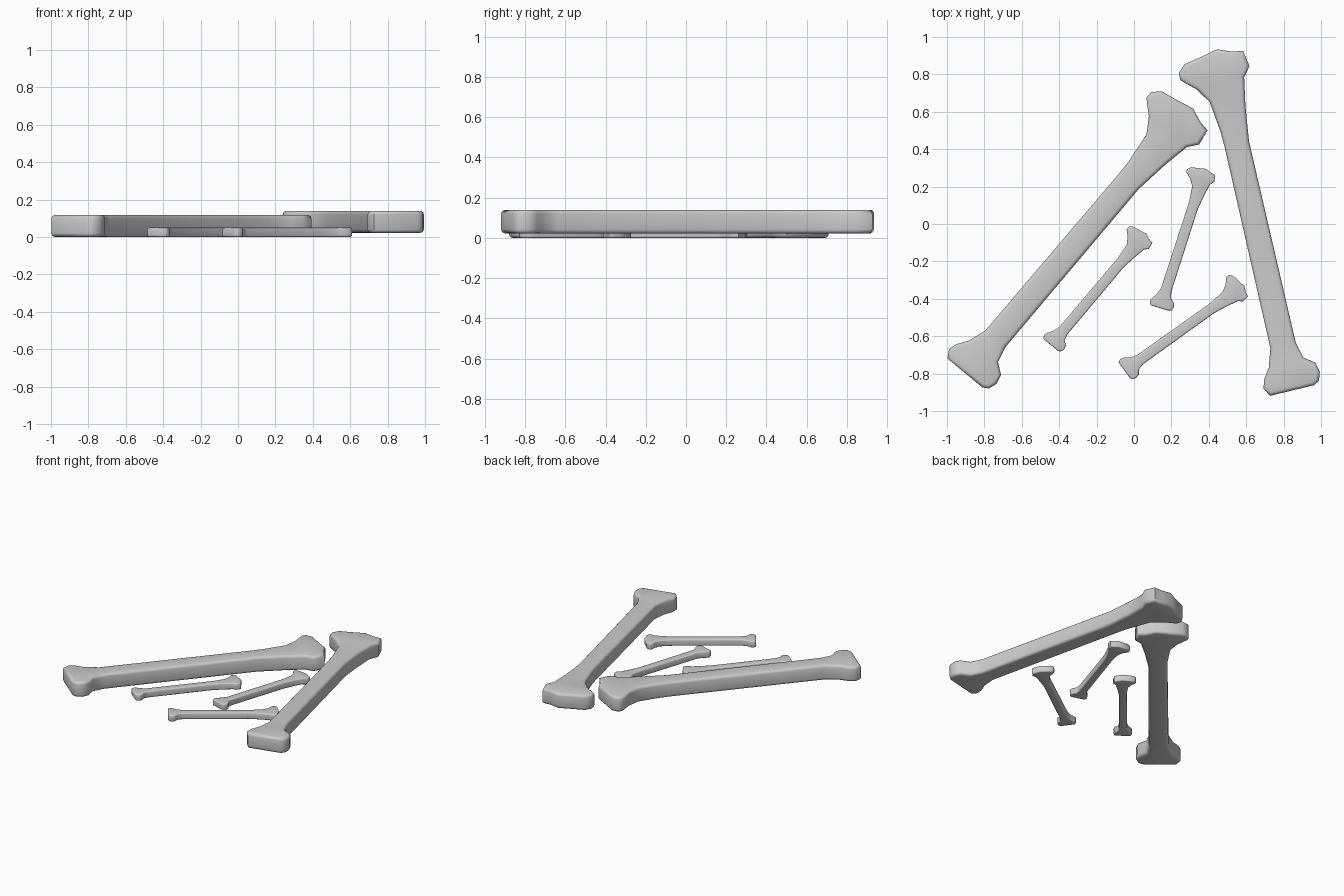
import bpy, bmesh, math

if "Cube" in bpy.data.objects:
    bpy.data.objects.remove(bpy.data.objects["Cube"])

# Bone outline (across, along) in grid units * 100, clockwise from the narrow end
OUTLINE = [(-12.4, -0.3), (-15, 4.1), (-13.7, 8.7), (-9.8, 14.4), (-6.6, 24.5),
           (-6.5, 135), (-6.8, 143), (-8.9, 160), (-14.1, 168), (-21.6, 174.8),
           (-21.6, 178.8), (-17.6, 182.7), (-8.2, 184.5), (1.3, 186.6),
           (8.5, 183.7), (14.6, 182.7), (16.1, 174), (12.0, 168.8),
           (9.3, 154), (6.9, 135), (7.3, 24.5), (9.4, 15.8), (15.1, 11.6),
           (16.4, 6.4), (14.9, 1.8), (11.8, 0)]
THICKNESS = 0.118


def bone_mesh():
    bm = bmesh.new()
    base = bm.faces.new([bm.verts.new((x / 100, y / 100, 0)) for x, y in OUTLINE])
    top = bmesh.ops.extrude_face_region(bm, geom=[base])["geom"]
    for v in top:
        if isinstance(v, bmesh.types.BMVert):
            v.co.z = THICKNESS
    bmesh.ops.recalc_face_normals(bm, faces=bm.faces)
    # Round the upper and lower rims
    rims = [e for e in bm.edges if abs(e.verts[0].co.z - e.verts[1].co.z) < 1e-5]
    bmesh.ops.bevel(bm, geom=rims, offset=0.02, segments=3, profile=0.5,
                    affect='EDGES', clamp_overlap=True)
    bmesh.ops.recalc_face_normals(bm, faces=bm.faces)
    mesh = bpy.data.meshes.new("bone")
    bm.to_mesh(mesh)
    bm.free()
    return mesh


def add_bone(name, location, angle, scale):
    ob = bpy.data.objects.new(name, bone_mesh())
    ob.location = location
    ob.rotation_euler.z = math.radians(angle - 90)
    ob.scale = (scale,) * 3
    bpy.context.collection.objects.link(ob)
    bpy.ops.object.select_all(action='DESELECT')
    ob.select_set(True)
    bpy.context.view_layer.objects.active = ob
    bpy.ops.object.shade_smooth_by_angle(angle=math.radians(50))


# Two large bones, one lying slightly higher
add_bone("large_bone_left", (-0.901, -0.797, 0), 49.65, 1)
add_bone("large_bone_right", (0.848, -0.888, 0.022), 102.87, 1)
# Three small bones between them
add_bone("small_bone_left", (-0.444, -0.647, 0), 49.8, 0.42)
add_bone("small_bone_middle", (0.139, -0.449, 0), 72, 0.42)
add_bone("small_bone_front", (-0.051, -0.783, 0), 35.5, 0.42)
